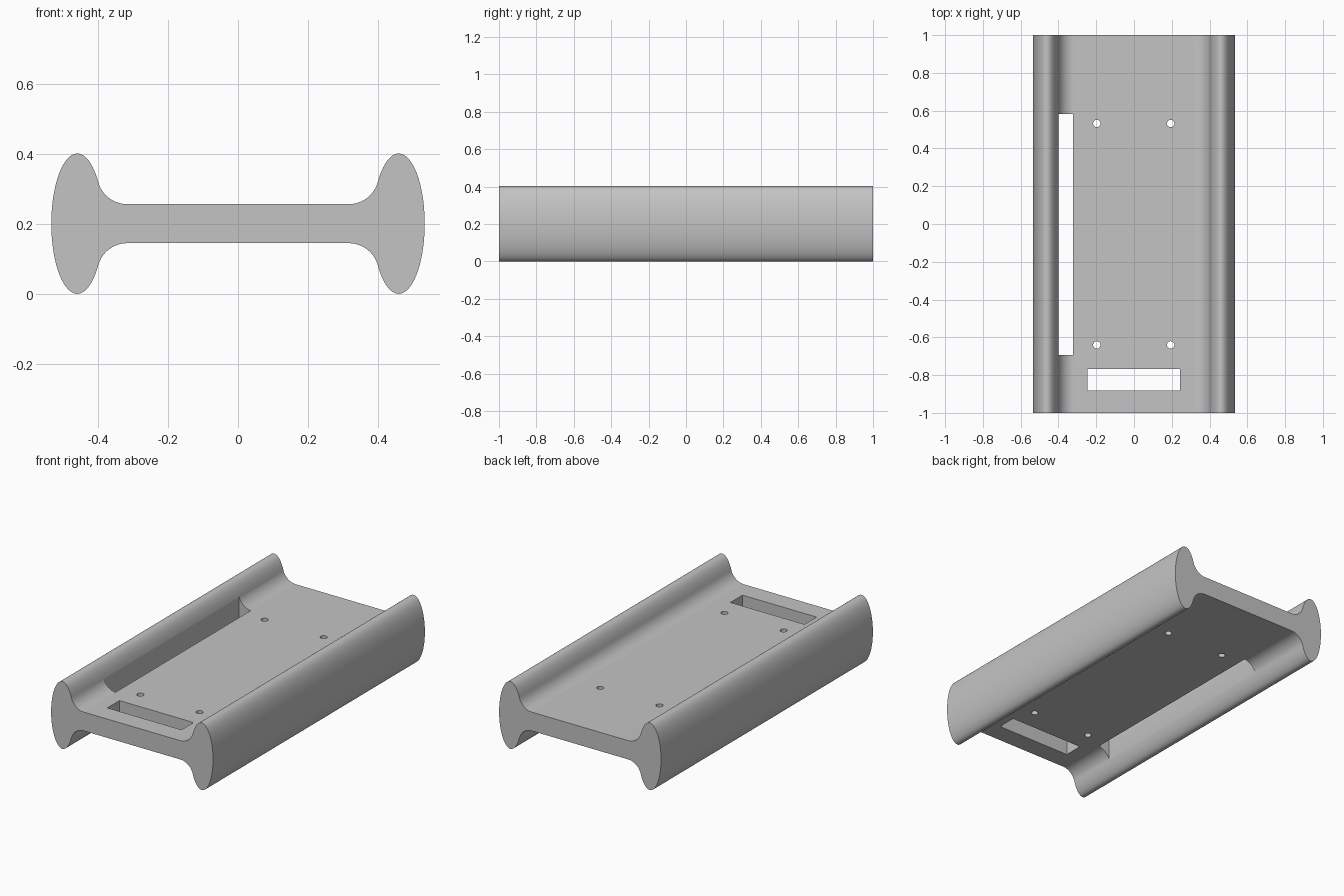
import bpy, bmesh, math

if "Cube" in bpy.data.objects:
    bpy.data.objects.remove(bpy.data.objects["Cube"])

grey = bpy.data.materials.new("plain grey")
grey.diffuse_color = (0.55, 0.55, 0.55, 1)
grey.use_nodes = True
grey.node_tree.nodes["Principled BSDF"].inputs["Base Color"].default_value = grey.diffuse_color

MID = 0.201                      # height of the horizontal symmetry plane
RX, RZ, EX = 0.0745, 0.201, 0.4605   # rail ellipse radii and centre
WEB = 0.056                      # half thickness of the plate


def make_prism(name, points, height, to_world):
    """Extrude a closed 2D outline, mapped to 3D by to_world(u, v, w)."""
    bm = bmesh.new()
    low, high = height
    a = [bm.verts.new(to_world(u, v, low)) for u, v in points]
    b = [bm.verts.new(to_world(u, v, high)) for u, v in points]
    bm.faces.new(a)
    bm.faces.new(b)
    n = len(points)
    for i in range(n):
        j = (i + 1) % n
        bm.faces.new((a[i], a[j], b[j], b[i]))
    bmesh.ops.recalc_face_normals(bm, faces=bm.faces)
    mesh = bpy.data.meshes.new(name)
    bm.to_mesh(mesh)
    bm.free()
    obj = bpy.data.objects.new(name, mesh)
    bpy.context.collection.objects.link(obj)
    mesh.materials.append(grey)
    return obj


# Quarter outline: fillet tangent to plate and ellipse, then ellipse to its tip
t0 = math.acos(-0.805)
px, pz = EX + RX * math.cos(t0), RZ * math.sin(t0)
nx, nz = math.cos(t0) / RX, math.sin(t0) / RZ
length = math.hypot(nx, nz)
nx, nz = nx / length, nz / length
r = (pz - WEB) / (1 - nz)
cx, cz = px + r * nx, WEB + r
a0, a1 = -math.pi / 2, math.atan2(-nz, -nx)
quarter = []
for i in range(17):
    a = a0 + (a1 - a0) * i / 16
    quarter.append((cx + r * math.cos(a), cz + r * math.sin(a)))
for i in range(1, 49):
    t = t0 * (1 - i / 48)
    quarter.append((EX + RX * math.cos(t), RZ * math.sin(t)))

# Mirror the quarter down, then across
half = quarter + [(x, -z) for x, z in quarter[-2::-1]]
outline = half + [(-x, z) for x, z in reversed(half)]
body = make_prism("rail_plate", [(x, z + MID) for x, z in outline], (-1, 1),
                  lambda u, v, w: (u, w, v))


# Cutters: long side slot, front cross slot, four screw holes
def rectangle(x0, x1, y0, y1):
    return [(x0, y0), (x1, y0), (x1, y1), (x0, y1)]


def circle(x, y, radius, n=32):
    return [(x + radius * math.cos(2 * math.pi * i / n),
             y + radius * math.sin(2 * math.pi * i / n)) for i in range(n)]


cuts = {"side_slot": rectangle(-0.40, -0.324, -0.694, 0.583),
        "cross_slot": rectangle(-0.246, 0.244, -0.882, -0.768)}
for x in (-0.197, 0.194):
    for y in (-0.64, 0.532):
        cuts[f"screw_hole_{x}_{y}"] = circle(x, y, 0.0195)

bpy.context.view_layer.objects.active = body
body.select_set(True)
for name, points in cuts.items():
    cutter = make_prism(name + "_cutter", points, (-0.2, 0.6),
                        lambda u, v, w: (u, v, w))
    cutter.hide_render = True
    mod = body.modifiers.new(name, 'BOOLEAN')
    mod.operation = 'DIFFERENCE'
    mod.solver = 'EXACT'
    mod.object = cutter
    bpy.ops.object.modifier_apply(modifier=mod.name)
    bpy.data.objects.remove(cutter)

bpy.ops.object.shade_smooth_by_angle(angle=math.radians(30))
